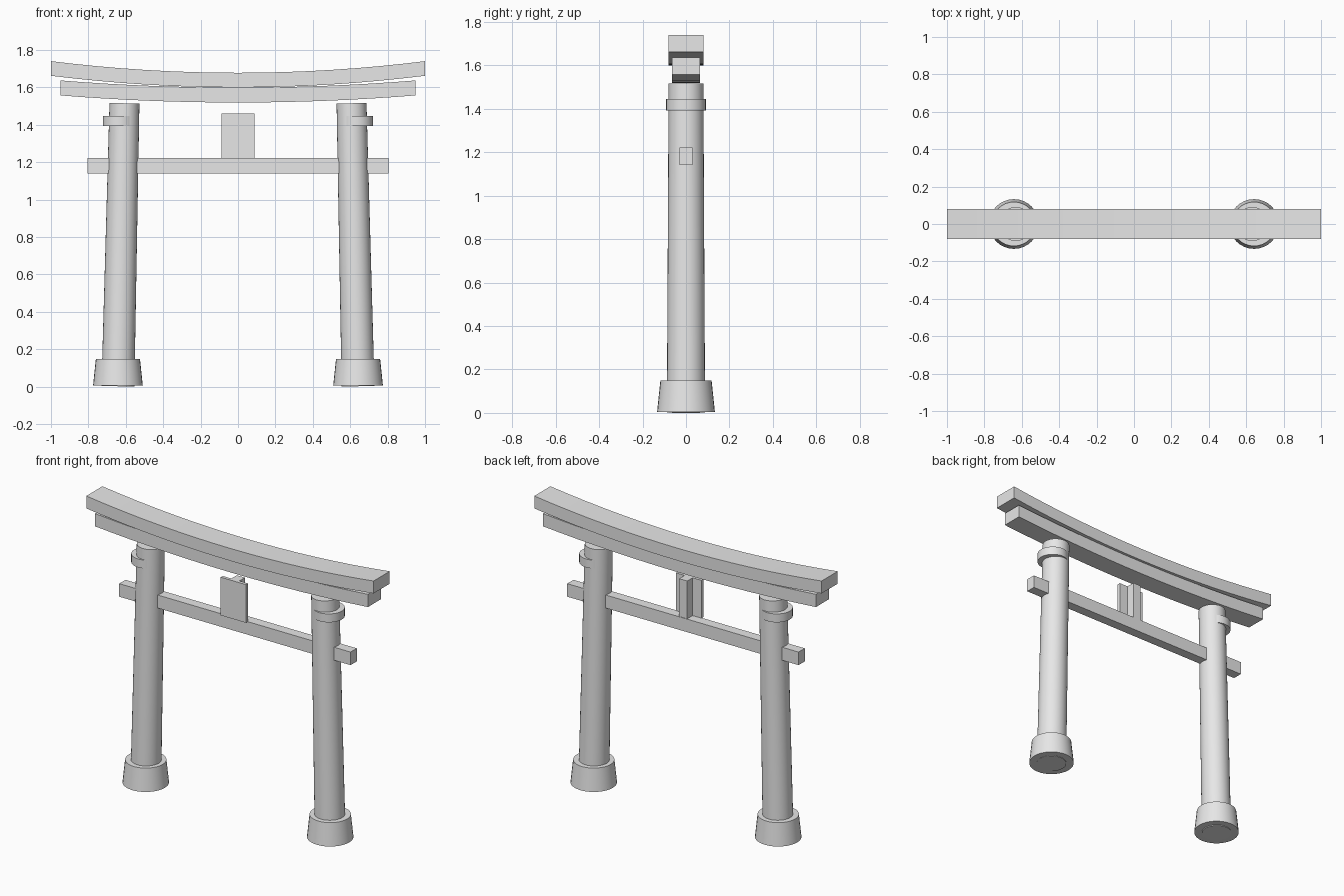
import bpy, bmesh, math
from mathutils import Vector

if "Cube" in bpy.data.objects:
    bpy.data.objects.remove(bpy.data.objects["Cube"])

stone = bpy.data.materials.new("plain grey")
stone.diffuse_color = (0.8, 0.8, 0.8, 1)
stone.use_nodes = True
stone.node_tree.nodes["Principled BSDF"].inputs["Base Color"].default_value = stone.diffuse_color


def finish(name, bm, smooth=False):
    bmesh.ops.recalc_face_normals(bm, faces=bm.faces)
    mesh = bpy.data.meshes.new(name)
    bm.to_mesh(mesh)
    bm.free()
    mesh.materials.append(stone)
    obj = bpy.data.objects.new(name, mesh)
    bpy.context.collection.objects.link(obj)
    if smooth:
        bpy.ops.object.select_all(action='DESELECT')
        obj.select_set(True)
        bpy.context.view_layer.objects.active = obj
        bpy.ops.object.shade_smooth_by_angle(angle=math.radians(40))
    return obj


def box(name, x0, x1, y0, y1, z0, z1):
    bm = bmesh.new()
    bmesh.ops.create_cube(bm, size=1)
    for v in bm.verts:
        v.co = ((x0 + x1) / 2 + v.co.x * (x1 - x0),
                (y0 + y1) / 2 + v.co.y * (y1 - y0),
                (z0 + z1) / 2 + v.co.z * (z1 - z0))
    return finish(name, bm)


def round_part(name, start, end, r0, r1):
    """Tapered cylinder between two points."""
    a, b = Vector(start), Vector(end)
    axis = b - a
    bm = bmesh.new()
    bmesh.ops.create_cone(bm, cap_ends=True, segments=32, radius1=r0, radius2=r1, depth=axis.length)
    turn = axis.to_track_quat('Z', 'Y')
    for v in bm.verts:
        v.co = turn @ v.co + (a + b) / 2
    return finish(name, bm, True)


def curved_beam(name, half, depth, bottom, height, rise, steps=16):
    """Beam whose ends sweep upward, with vertical end cuts."""
    bm = bmesh.new()
    rings = []
    for i in range(steps + 1):
        t = 2 * i / steps - 1
        z = bottom + rise * t * t
        rings.append([bm.verts.new((t * half, y, zz)) for y, zz in
                      ((-depth, z), (depth, z), (depth, z + height), (-depth, z + height))])
    for p, q in zip(rings, rings[1:]):
        for k in range(4):
            bm.faces.new((p[k], p[(k + 1) % 4], q[(k + 1) % 4], q[k]))
    bm.faces.new(rings[0])
    bm.faces.new(rings[-1])
    return finish(name, bm, True)


# Leaning pillars with footings and collars
for side, s in (("left", -1), ("right", 1)):
    round_part(side + "_pillar", (s * 0.642, 0, 0.002), (s * 0.607, 0, 1.515), 0.088, 0.08)
    round_part(side + "_footing", (s * 0.642, 0, 0.005), (s * 0.642, 0, 0.148), 0.133, 0.118)
    round_part(side + "_collar", (s * 0.632, 0, 1.393), (s * 0.632, 0, 1.446), 0.091, 0.091)

# Sweeping top beams
curved_beam("top_beam", 1.0, 0.08, 1.60, 0.078, 0.062)
curved_beam("under_beam", 0.95, 0.065, 1.519, 0.08, 0.038)

# Straight tie beam, short post and front plaque
box("tie_beam", -0.805, 0.805, -0.031, 0.031, 1.14, 1.222)
box("centre_post", -0.028, 0.028, -0.028, 0.028, 1.21, 1.46)
box("plaque", -0.088, 0.088, -0.046, -0.026, 1.22, 1.46)
